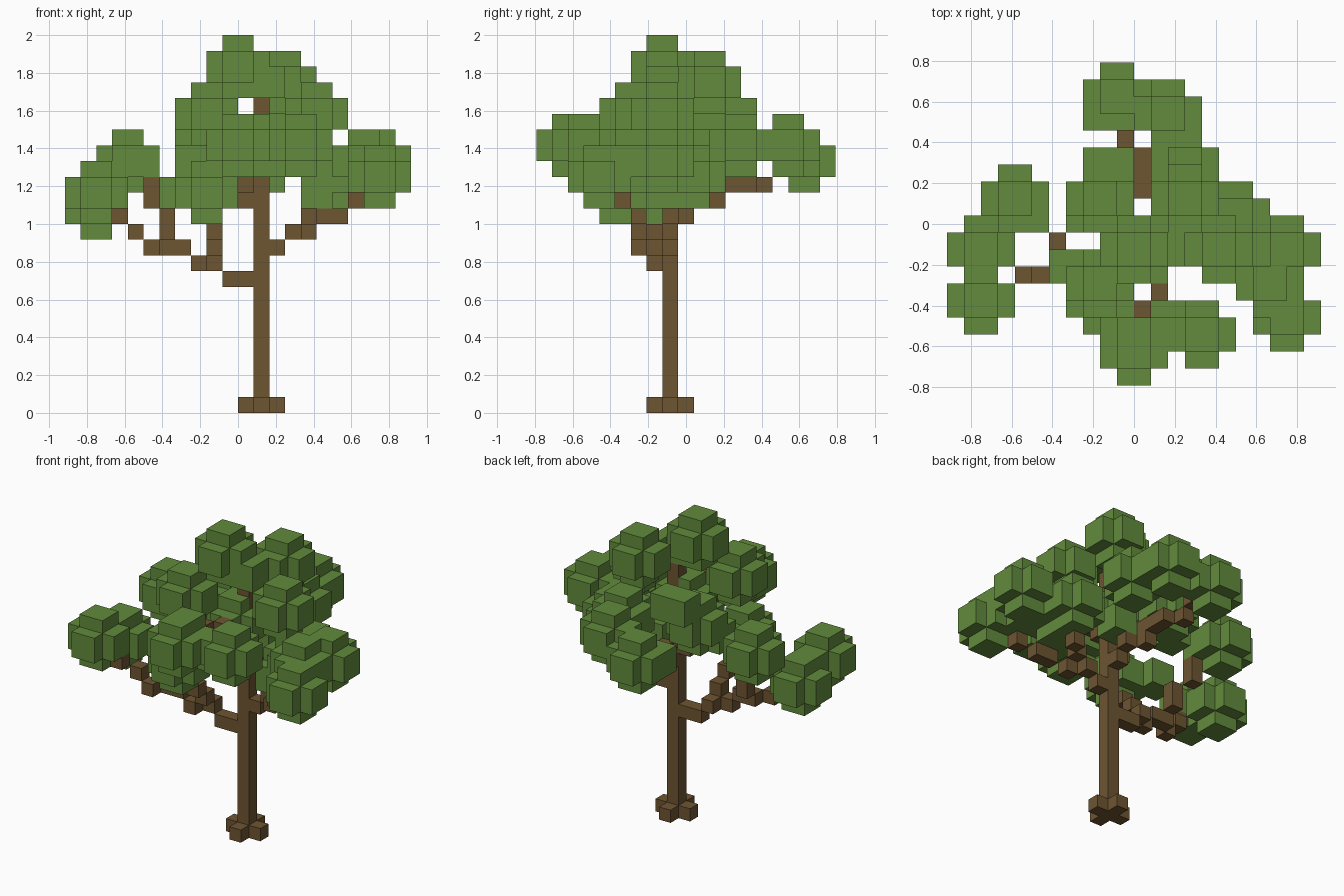
import bpy
import bmesh
from itertools import product
from mathutils import Vector

UNIT = 2 / 24                      # edge of one block

cube = bpy.data.objects.get("Cube")
if cube:
    bpy.data.objects.remove(cube)


def material(name, rgb):
    mat = bpy.data.materials.new(name)
    mat.use_nodes = True
    mat.diffuse_color = (*rgb, 1)
    bsdf = mat.node_tree.nodes["Principled BSDF"]
    bsdf.inputs["Base Color"].default_value = (*rgb, 1)
    bsdf.inputs["Roughness"].default_value = 0.9
    return mat


def block_box(low, high):
    """Blocks from corner low up to, not including, corner high."""
    return set(product(*(range(a, b) for a, b in zip(low, high))))


def branch(*points):
    """Blocks along a stepped path."""
    blocks = set()
    for start, end in zip(points, points[1:]):
        a, b = Vector(start), Vector(end)
        steps = int(max(abs(c) for c in b - a)) or 1
        for i in range(steps + 1):
            blocks.add(tuple(round(c) for c in a.lerp(b, i / steps)))
    return blocks


def leaf_ball(x, y, z):
    """Three crossed bars, two blocks thick and four long."""
    blocks = set()
    for axis in range(3):
        half = [2 if i == axis else 1 for i in range(3)]
        blocks |= block_box((x - half[0], y - half[1], z - half[2]),
                            (x + half[0], y + half[1], z + half[2]))
    return blocks


def leaf_cube(x, y, z):
    return block_box((x - 1, y - 1, z - 1), (x + 1, y + 1, z + 1))


def build(name, blocks, mat, solid):
    """Mesh of the block faces that are not covered by solid blocks."""
    bm = bmesh.new()
    for block in sorted(blocks):
        for axis, side in product(range(3), (0, 1)):
            near = list(block)
            near[axis] += 2 * side - 1
            if tuple(near) in solid:
                continue
            u, v = (axis + 1) % 3, (axis + 2) % 3
            corners = []
            for du, dv in ((0, 0), (1, 0), (1, 1), (0, 1)):
                p = list(block)
                p[axis] += side
                p[u] += du
                p[v] += dv
                corners.append(bm.verts.new(
                    (p[0] * UNIT, (p[1] - 0.5) * UNIT, p[2] * UNIT)))
            bm.faces.new(corners if side else corners[::-1])
    bmesh.ops.remove_doubles(bm, verts=bm.verts, dist=UNIT / 50)
    bmesh.ops.dissolve_limit(bm, angle_limit=0.02, verts=bm.verts,
                             edges=bm.edges)
    mesh = bpy.data.meshes.new(name)
    bm.to_mesh(mesh)
    bm.free()
    mesh.materials.append(mat)
    obj = bpy.data.objects.new(name, mesh)
    bpy.context.collection.objects.link(obj)


bark = material("bark brown", (0.155, 0.09, 0.031))
leaf = material("leaf green", (0.122, 0.26, 0.045))

# Wood: trunk with crossed roots, then the branches
wood = {
    "trunk": branch((1, -1, 0), (1, -1, 19))
    | branch((0, -1, 0), (2, -1, 0)) | branch((1, -2, 0), (1, 0, 0)),
    "right_branch": branch((0, -1, 8), (-1, -1, 8), (-2, -1, 9), (-3, -2, 9),
                           (-4, -2, 10), (-5, -2, 10), (-6, -3, 10),
                           (-7, -3, 11), (-8, -4, 12))
    | branch((-2, -1, 9), (-2, -2, 10), (-2, -3, 11))
    | branch((-5, -2, 10), (-5, -1, 11), (-5, -1, 12), (-6, 0, 13),
             (-6, 0, 14)),
    "left_branch": branch((2, -1, 10), (3, -1, 11), (4, -2, 11), (5, -3, 12),
                          (6, -3, 12), (7, -4, 13))
    | branch((3, -1, 11), (4, -1, 12), (5, 0, 12)),
    "back_branch": branch((1, 0, 12), (1, 1, 13), (0, 2, 13), (0, 2, 14),
                          (0, 4, 14), (-1, 5, 14), (-1, 6, 15))
    | branch((0, -1, 13), (0, 0, 14), (-1, 1, 15)),
    "front_branch": branch((1, -2, 15), (1, -3, 16), (1, -4, 17),
                           (0, -5, 17)),
}

# Foliage: groups of leaf balls, filled out with small cubes
foliage = {
    "top_leaves": [(0, -1, 22), (3, 2, 21), (-2, -3, 19), (5, -1, 19),
                   (1, -1, 17)],
    "right_leaves": [(-7, 2, 16), (-9, -1, 13), (-9, -4, 14)],
    "left_leaves": [(9, -1, 16), (9, -5, 15), (8, -3, 16), (6, 1, 15),
                    (6, -1, 15)],
    "front_leaves": [(0, -7, 17), (0, -6, 17), (-2, -4, 14), (4, -6, 17)],
    "back_leaves": [(-1, 8, 16), (2, 7, 17), (3, 4, 17), (-2, 2, 17)],
}
fillers = {
    "top_leaves": [(2, -1, 21), (2, 1, 15)],
    "right_leaves": [(-6, 1, 16)],
    "left_leaves": [(5, -2, 14)],
    "front_leaves": [(-4, -2, 14), (2, -5, 16)],
    "back_leaves": [(-2, 7, 16), (-2, 4, 19), (-1, 4, 19), (-3, 1, 16)],
}

wood_blocks = set().union(*wood.values())
taken = set(wood_blocks)
leaf_groups = {}
for name, centres in foliage.items():
    blocks = set().union(*(leaf_ball(*c) for c in centres))
    for centre in fillers.get(name, []):
        blocks |= leaf_cube(*centre)
    leaf_groups[name] = blocks - taken
    taken |= blocks

for name, blocks in wood.items():
    build(name, blocks, bark, taken)
for name, blocks in leaf_groups.items():
    build(name, blocks, leaf, taken)
